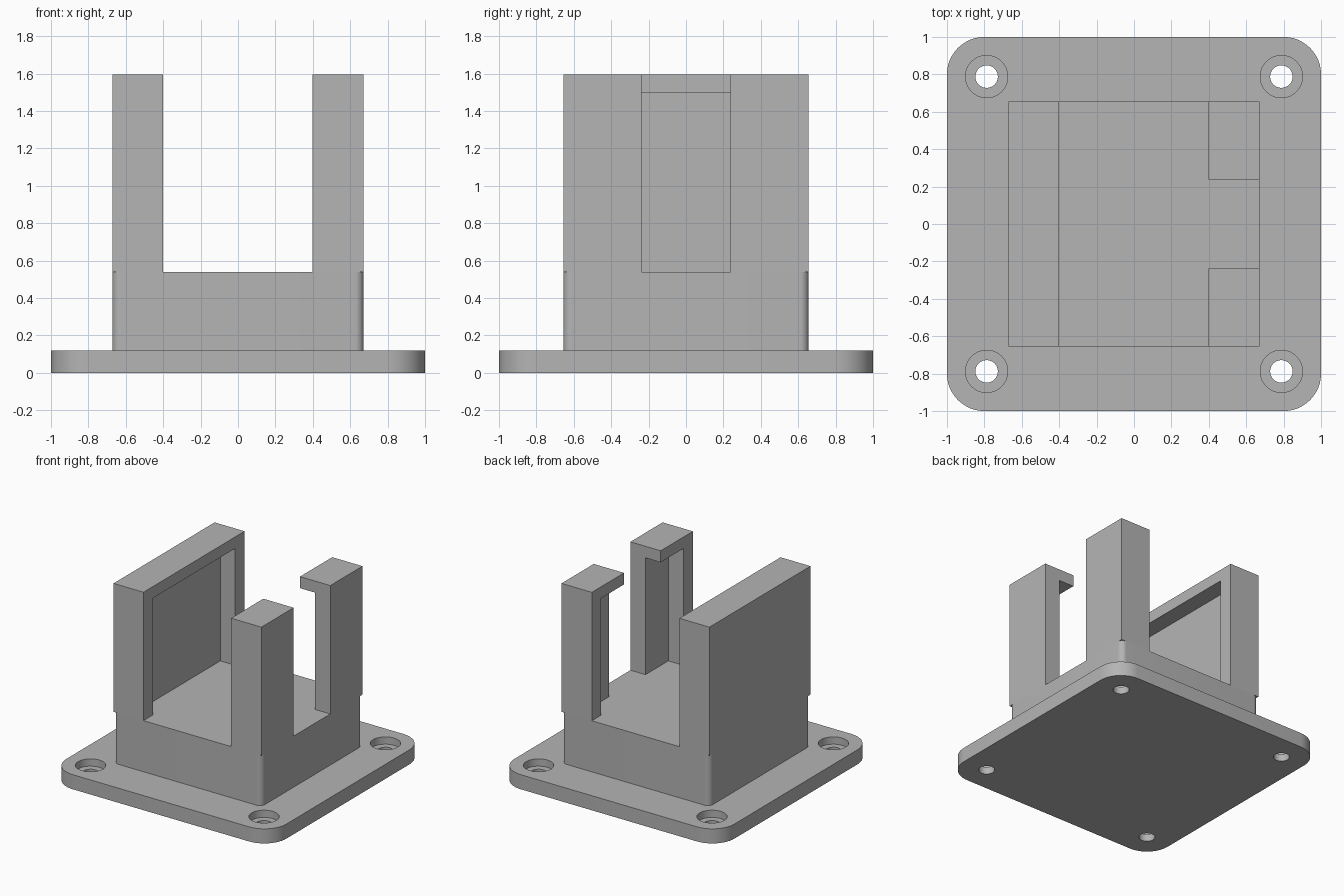
import bpy
import bmesh
import math

cube = bpy.data.objects.get("Cube")
if cube:
    bpy.data.objects.remove(cube, do_unlink=True)

grey = bpy.data.materials.new("grey_plastic")
grey.use_nodes = True
colour = (0.46, 0.46, 0.46, 1)
grey.diffuse_color = colour
grey.node_tree.nodes["Principled BSDF"].inputs["Base Color"].default_value = colour


def finish(name, bm):
    bmesh.ops.recalc_face_normals(bm, faces=bm.faces[:])
    mesh = bpy.data.meshes.new(name)
    bm.to_mesh(mesh)
    bm.free()
    mesh.materials.append(grey)
    obj = bpy.data.objects.new(name, mesh)
    bpy.context.collection.objects.link(obj)
    return obj


def box(name, x0, x1, y0, y1, z0, z1, radius=0):
    """Box between limits, with optional rounded vertical edges."""
    bm = bmesh.new()
    bmesh.ops.create_cube(bm, size=1)
    for v in bm.verts:
        v.co.x = x1 if v.co.x > 0 else x0
        v.co.y = y1 if v.co.y > 0 else y0
        v.co.z = z1 if v.co.z > 0 else z0
    if radius:
        upright = [e for e in bm.edges
                   if abs(e.verts[0].co.z - e.verts[1].co.z) > 0.01]
        bmesh.ops.bevel(bm, geom=upright, offset=radius, offset_type='OFFSET',
                        segments=12, profile=0.5, affect='EDGES')
    return finish(name, bm)


def cylinder(name, x, y, z0, z1, radius):
    bm = bmesh.new()
    bmesh.ops.create_cone(bm, cap_ends=True, segments=48, radius1=radius,
                          radius2=radius, depth=z1 - z0)
    bmesh.ops.translate(bm, verts=bm.verts[:], vec=(x, y, (z0 + z1) / 2))
    return finish(name, bm)


def select_only(obj):
    bpy.ops.object.select_all(action='DESELECT')
    obj.select_set(True)
    bpy.context.view_layer.objects.active = obj


def cut(obj, cutters):
    """Subtract each cutter, then discard it."""
    for cutter in cutters:
        cutter.hide_render = True
        select_only(obj)
        mod = obj.modifiers.new("cut", 'BOOLEAN')
        mod.operation = 'DIFFERENCE'
        mod.solver = 'EXACT'
        mod.object = cutter
        bpy.ops.object.modifier_apply(modifier=mod.name)
        bpy.data.objects.remove(cutter, do_unlink=True)


plate_top, floor_z, top_z = 0.12, 0.54, 1.595
half_x, half_y = 0.672, 0.656

# Base plate with counterbored screw holes
plate = box("base_plate", -1, 1, -1, 1, 0, plate_top, radius=0.2)
hole = 0.788
for sx in (-1, 1):
    for sy in (-1, 1):
        cut(plate, [
            cylinder("counterbore_cutter", sx * hole, sy * hole, 0.06, 0.2, 0.113),
            cylinder("screw_hole_cutter", sx * hole, sy * hole, -0.1, 0.2, 0.06),
        ])

# Solid lower block with softened corners
block = box("lower_block", -half_x, half_x, -half_y, half_y,
            plate_top, floor_z, radius=0.045)

# Upright walls: open channel, inner pocket and a slot through the left wall
walls = box("upright_walls", -half_x, half_x, -half_y, half_y, floor_z, top_z)
cut(walls, [
    box("channel_cutter", -0.4, 0.397, -1, 1, 0.4, 2),
    box("pocket_cutter", -0.535, 0.535, -0.535, 0.535, 0.4, 1.5),
    box("slot_cutter", 0.2, 1, -0.238, 0.238, 0.4, 2),
])

for part in (plate, block, walls):
    select_only(part)
    bpy.ops.object.shade_smooth_by_angle(angle=math.radians(30))
